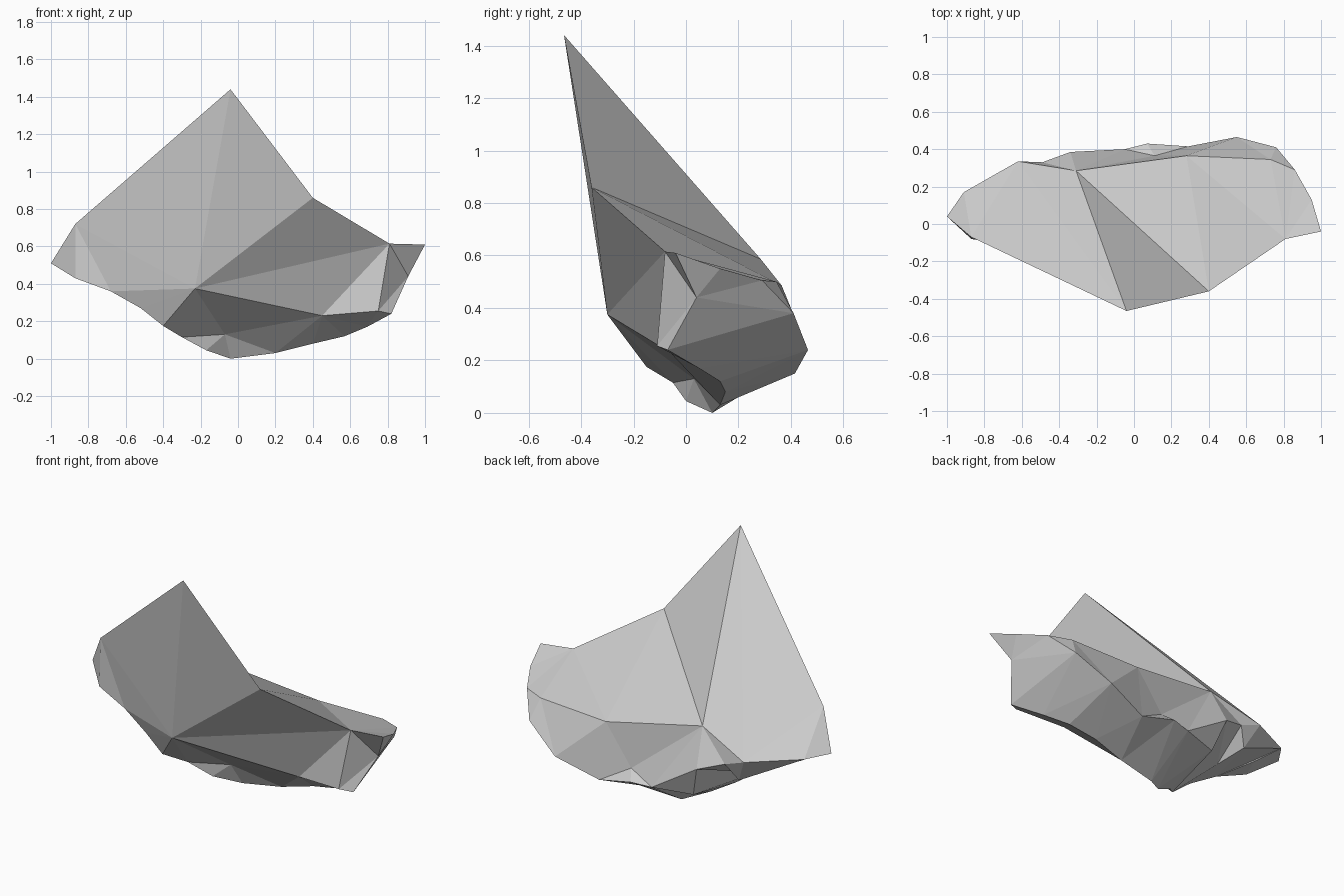
import bpy, bmesh
from mathutils import Vector
from mathutils.geometry import delaunay_2d_cdt

if "Cube" in bpy.data.objects:
    bpy.data.objects.remove(bpy.data.objects["Cube"])

# Outline of the rock, clockwise from the peak as seen from the front
rim = [(-.04, -.465, 1.44), (.40, -.36, .86), (.81, -.08, .615), (1, -.04, .61),
       (.91, .04, .44), (.82, -.07, .24), (.69, .05, .17), (.57, .13, .12),
       (.40, .15, .08), (.20, .13, .03), (-.04, .10, 0), (-.17, 0, .045),
       (-.30, -.05, .115), (-.40, -.15, .175), (-.52, -.14, .27),
       (-.68, -.11, .36), (-.87, -.08, .43), (-1, .04, .51), (-.87, -.07, .72)]
n = len(rim)

# Inner corners and creases of the front face
front = [(-.23, -.30, .375), (.45, -.06, .23), (.75, -.11, .255), (-.07, .03, .13)]
F, H, K, J = range(n, n + 4)
front_creases = [(0, F), (n - 1, F), (1, F), (2, F), (F, H), (2, H), (2, K),
                 (13, F), (H, J), (12, J), (10, J), (2, 4), (4, K), (H, 8), (H, 7)]

# Inner corners and creases of the sloping top, back and underside
back = [(-.31, .285, .586), (.28, .365, .485), (.73, .345, .50), (.86, .29, .505),
        (.95, .13, .55), (.76, .41, .38), (.55, .465, .24), (.29, .415, .15),
        (.07, .43, .20), (.11, .365, .25), (-.05, .40, .19), (-.34, .385, .37),
        (-.62, .335, .467), (-.91, .17, .50), (-.55, .28, .32), (-.28, .33, .18),
        (-.80, .07, .42), (-.52, .09, .29), (-.49, .33, .42)]
M, N, T = n, n + 1, n + 2
V, W = n + 12, n + 11
back_creases = [(0, M), (1, M), (1, N), (M, N), (2, N), (N, T), (2, T), (2, n + 3),
                (2, n + 4), (0, V), (n - 1, V), (M, V), (M, W), (M, n + 9),
                (N, n + 9), (V, n + 18), (n + 18, W), (W, n + 10),
                (n + 10, n + 9), (T, n + 5), (N, n + 6), (n + 9, n + 7),
                (n - 1, n + 13), (V, n + 13), (n + 13, n + 14)]

bm = bmesh.new()
rim_verts = [bm.verts.new(p) for p in rim]


def add_sheet(inner, creases, flip):
    """Facet the area inside the rim through the inner corners."""
    pts = rim + inner
    verts = rim_verts + [bm.verts.new(p) for p in inner]
    edges = [(i, (i + 1) % n) for i in range(n)] + creases
    flat = [Vector((p[0], p[2])) for p in pts]
    _, _, faces, source, _, _ = delaunay_2d_cdt(flat, edges, [], 1, 1e-5)
    for f in faces:
        ids = [source[i][0] for i in f]
        bm.faces.new([verts[i] for i in (reversed(ids) if flip else ids)])


add_sheet(front, front_creases, False)
add_sheet(back, back_creases, True)
bmesh.ops.recalc_face_normals(bm, faces=bm.faces)

mesh = bpy.data.meshes.new("rock")
bm.to_mesh(mesh)
bm.free()
rock = bpy.data.objects.new("rock", mesh)
bpy.context.collection.objects.link(rock)
